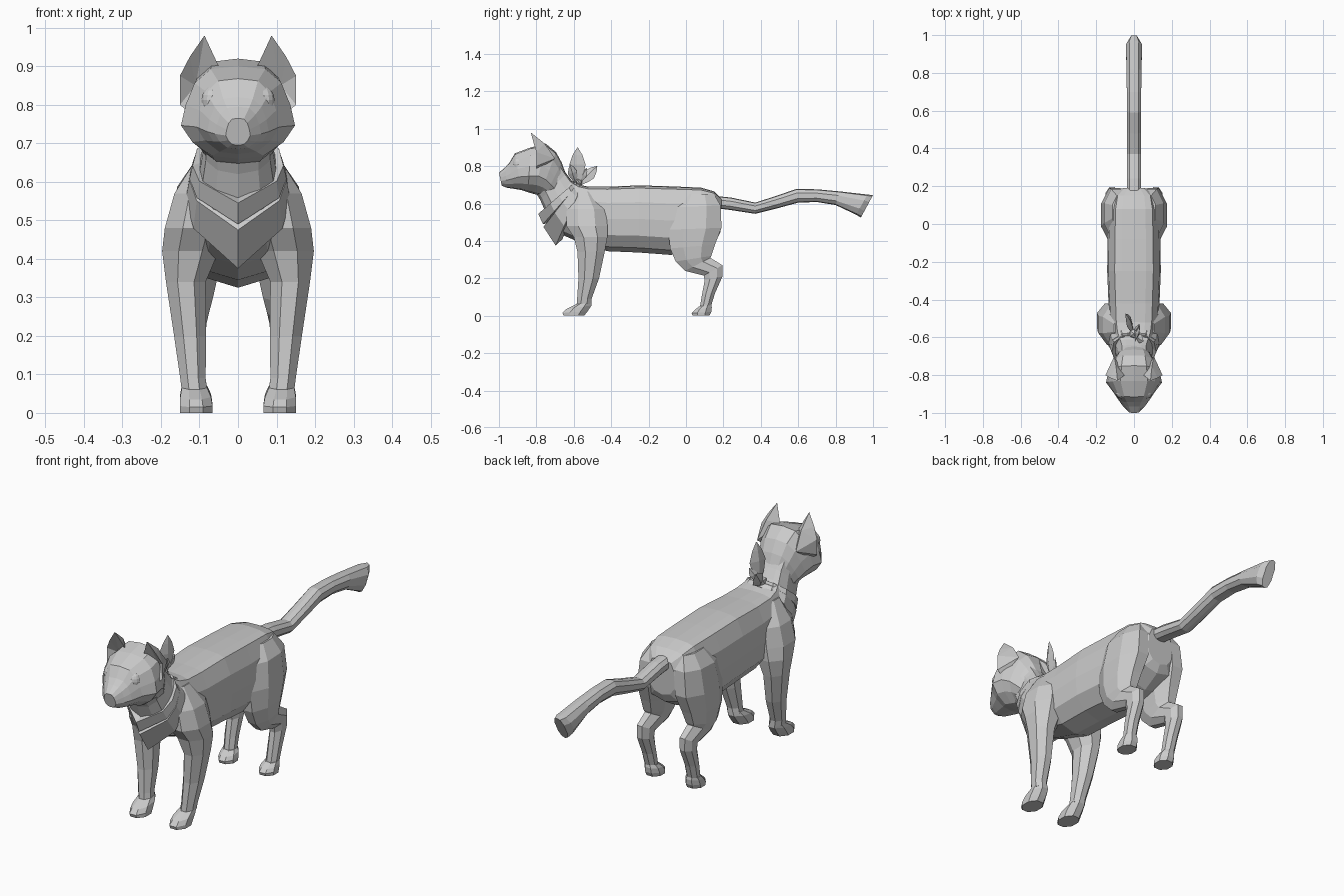
import bpy, bmesh, math
from mathutils import Vector, Matrix


def make_object(name, bm):
    bmesh.ops.recalc_face_normals(bm, faces=bm.faces)
    me = bpy.data.meshes.new(name)
    bm.to_mesh(me)
    bm.free()
    ob = bpy.data.objects.new(name, me)
    bpy.context.collection.objects.link(ob)
    return ob


def loft(name, rings, caps=True):
    """Skin a list of closed point rings."""
    bm = bmesh.new()
    vs = [[bm.verts.new(p) for p in r] for r in rings]
    for a, b in zip(vs, vs[1:]):
        n = len(a)
        for i in range(n):
            bm.faces.new((a[i], a[(i + 1) % n], b[(i + 1) % n], b[i]))
    if caps:
        bm.faces.new(vs[0])
        bm.faces.new(vs[-1])
    return make_object(name, bm)


def slice_ring(shape, yt, zt, yb, zb, w):
    """Symmetric section hung between a top and a bottom point."""
    half = [(w * k, yt + (yb - yt) * t, zt + (zb - zt) * t) for k, t in shape]
    return half + [(-x, y, z) for x, y, z in reversed(half[1:-1])]


def leg_ring(side, zf, zb, yf, yb, xi, xo, n=8):
    pts = []
    for i in range(n):
        a = math.tau * (i + .5) / n
        c, s = (f(a) / math.cos(math.pi / n) for f in (math.cos, math.sin))
        pts.append((side * ((xi + xo) / 2 + c * (xo - xi) / 2),
                    (yf + yb) / 2 + s * (yb - yf) / 2,
                    (zf + zb) / 2 + s * (zb - zf) / 2))
    return pts


BODY = [(0, 0), (.45, .01), (.72, .04), (.95, .25), (1, .5), (.95, .75), (.6, .93), (0, 1)]
HEAD = [(0, 0), (.48, .03), (.76, .18), (.92, .42), (1, .64), (.8, .82), (.45, .97), (0, 1)]
SCARF = [(0, 0), (.5, .03), (.9, .2), (1, .45), (.85, .68), (0, 1)]
TAIL = [(0, 0), (.6, .05), (1, .3), (1, .7), (.6, .95), (0, 1)]

# Torso and neck
loft("torso", [slice_ring(BODY, *s) for s in [
    (.19, .625, .185, .45, .07), (.15, .665, .165, .41, .12),
    (.08, .685, .08, .36, .135), (-.08, .692, -.08, .325, .14),
    (-.25, .697, -.25, .338, .142), (-.42, .69, -.42, .345, .135),
    (-.52, .69, -.55, .385, .13), (-.57, .70, -.68, .44, .12),
    (-.61, .72, -.74, .53, .10), (-.64, .76, -.78, .62, .088),
    (-.68, .82, -.81, .67, .088)]])

# Head
loft("head", [slice_ring(HEAD, *s) for s in [
    (-.64, .75, -.72, .62, .08), (-.665, .82, -.755, .635, .105),
    (-.695, .875, -.78, .645, .122), (-.75, .92, -.81, .65, .138),
    (-.83, .90, -.845, .66, .148), (-.915, .868, -.88, .672, .108),
    (-.943, .82, -.93, .68, .08), (-.965, .795, -.96, .685, .06),
    (-1, .765, -.985, .695, .032)]])

# Tail
loft("tail", [slice_ring(TAIL, *s) for s in [
    (.16, .64, .16, .575, .038), (.24, .632, .24, .565, .038),
    (.37, .605, .37, .545, .038), (.48, .64, .49, .575, .038),
    (.59, .678, .60, .605, .038), (.70, .676, .70, .608, .038),
    (.82, .665, .80, .592, .04), (.97, .648, .91, .54, .042),
    (1, .645, .935, .525, .025)]])

# Legs: front z, back z, front y, back y, inner x, outer x
FRONT = [(.665, .665, -.60, -.50, .03, .105), (.57, .57, -.64, -.43, .03, .165),
         (.48, .48, -.64, -.42, .03, .19), (.42, .42, -.60, -.42, .05, .197),
         (.34, .34, -.58, -.435, .084, .187), (.20, .20, -.575, -.465, .083, .166),
         (.09, .09, -.582, -.505, .084, .15), (.055, .065, -.585, -.505, .08, .146)]
FRONT_PAW = [(.06, .075, -.59, -.505, .08, .146), (.035, .055, -.64, -.505, .07, .15),
             (.015, .025, -.66, -.525, .066, .151), (0, 0, -.655, -.545, .066, .15)]
BACK = [(.65, .65, -.02, .15, .03, .115), (.58, .59, -.07, .185, .03, .158),
        (.46, .47, -.095, .19, .03, .175), (.36, .38, -.085, .155, .05, .172),
        (.29, .32, -.055, .135, .065, .165), (.24, .31, -.005, .13, .075, .155),
        (.215, .27, .095, .195, .082, .15), (.19, .21, .10, .195, .084, .148),
        (.11, .12, .085, .155, .086, .146), (.05, .055, .075, .135, .086, .143)]
BACK_PAW = [(.05, .06, .07, .135, .084, .144), (.03, .045, .045, .138, .074, .148),
            (.014, .02, .03, .135, .07, .15), (0, 0, .035, .125, .07, .149)]


# Ears: hollow front, ridge behind
def ear(side):
    bm = bmesh.new()
    rim = [(.05, -.80, .90), (.087, -.83, .98), (.125, -.815, .925),
           (.151, -.80, .875), (.151, -.80, .80), (.12, -.80, .775)]
    rim = [bm.verts.new((side * x, y, z)) for x, y, z in rim]
    hollow = bm.verts.new((side * .11, -.765, .85))
    ridge = bm.verts.new((side * .105, -.70, .84))
    crest = bm.verts.new((side * .095, -.755, .92))
    for a, b in zip(rim, rim[1:] + rim[:1]):
        bm.faces.new((a, b, hollow))
    for a, b in zip(rim[:3], rim[1:4]):
        bm.faces.new((a, b, crest))
    bm.faces.new((rim[3], crest, ridge))
    bm.faces.new((crest, rim[0], ridge))
    for a, b in zip(rim[3:], rim[4:] + rim[:1]):
        bm.faces.new((a, b, ridge))
    return bm


for side, label in ((1, "left"), (-1, "right")):
    for part, rings in (("front_leg", FRONT), ("front_paw", FRONT_PAW),
                        ("back_leg", BACK), ("back_paw", BACK_PAW)):
        loft(f"{part}_{label}", [leg_ring(side, *r) for r in rings])
    make_object(f"ear_{label}", ear(side))
    # Eyes
    bm = bmesh.new()
    bmesh.ops.create_uvsphere(bm, u_segments=14, v_segments=8, radius=1, matrix=(
        Matrix.Translation((side * .067, -.897, .812))
        @ Matrix.Rotation(side * math.radians(30), 4, "Z")
        @ Matrix.Diagonal((.029, .027, .036, 1))))
    make_object(f"eye_{label}", bm)

# Scarf: two flared collars with pointed fronts
for name, sections in {
    "scarf_upper": [(-.59, .72, -.735, .565, .095), (-.585, .722, -.79, .545, .118),
                    (-.575, .705, -.765, .49, .126), (-.575, .69, -.70, .50, .10)],
    "scarf_lower": [(-.585, .71, -.735, .51, .11), (-.575, .712, -.762, .475, .126),
                    (-.555, .70, -.697, .375, .136), (-.56, .68, -.66, .41, .11)],
}.items():
    loft(name, [slice_ring(SCARF, *s) for s in sections], caps=False)


# Knot and its leaf-shaped loops behind the neck
def leaf(name, base, tip, across, width, bulge):
    base, tip = Vector(base), Vector(tip)
    across = Vector(across).normalized()
    normal = (tip - base).cross(across).normalized() * bulge
    rings = []
    for t, k in ((0, .15), (.3, .75), (.55, 1), (.8, .6), (1, .03)):
        c, a = base.lerp(tip, t), across * width * k
        rings.append([c + a, c + normal * k, c - a, c - normal * k])
    loft(name, rings)


leaf("bow_loop_tall", (.01, -.58, .70), (.025, -.58, .90), (.3, 1, 0), .045, .012)
leaf("bow_loop_back", (-.005, -.57, .70), (-.045, -.475, .80), (.3, .8, -.6), .034, .012)
leaf("bow_tail_front", (.01, -.59, .71), (.05, -.62, .81), (.2, 1, .3), .026, .009)
leaf("bow_tail_back", (0, -.57, .71), (.03, -.53, .79), (.5, 1, -.4), .02, .009)
bm = bmesh.new()
bmesh.ops.create_icosphere(bm, subdivisions=1, radius=.028,
                           matrix=Matrix.Translation((0, -.58, .715)))
make_object("bow_knot", bm)
